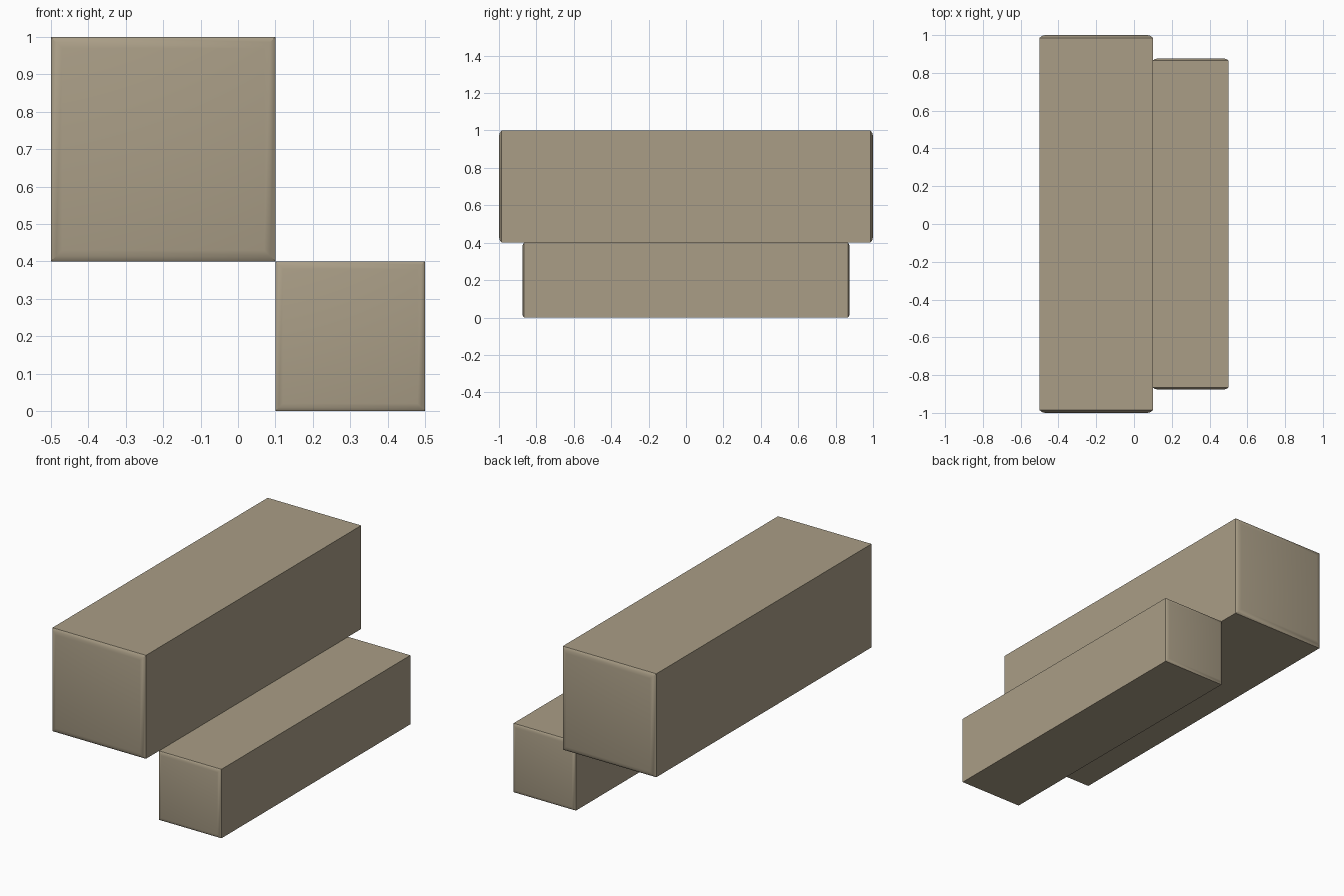
import bpy, bmesh

if "Cube" in bpy.data.objects:
    bpy.data.objects.remove(bpy.data.objects["Cube"])

mat = bpy.data.materials.new("tan")
mat.diffuse_color = (0.40, 0.34, 0.24, 1)
mat.use_nodes = True
mat.node_tree.nodes["Principled BSDF"].inputs["Base Color"].default_value = mat.diffuse_color


def bar(name, x0, x1, z0, z1, half, s):
    """Square bar along y with slightly pillowed end faces."""
    # (y, inset) rings from front to back
    end = [(half, 0.03 * s), (half - 0.004 * s, 0.014 * s), (half - 0.014 * s, 0.0)]
    rings = [(-y, i) for y, i in end] + end[::-1]
    bm = bmesh.new()
    loops = [[bm.verts.new(p) for p in ((x0 + i, y, z0 + i), (x1 - i, y, z0 + i),
                                        (x1 - i, y, z1 - i), (x0 + i, y, z1 - i))]
             for y, i in rings]
    for a, b in zip(loops, loops[1:]):
        for k in range(4):
            bm.faces.new((a[k], a[(k + 1) % 4], b[(k + 1) % 4], b[k]))
    bm.faces.new(loops[0])
    bm.faces.new(loops[-1])
    bmesh.ops.recalc_face_normals(bm, faces=bm.faces[:])
    me = bpy.data.meshes.new(name)
    bm.to_mesh(me)
    bm.free()
    me.materials.append(mat)
    ob = bpy.data.objects.new(name, me)
    bpy.context.collection.objects.link(ob)
    bpy.ops.object.select_all(action='DESELECT')
    ob.select_set(True)
    bpy.context.view_layer.objects.active = ob
    bpy.ops.object.shade_smooth_by_angle()


# Large upper bar and smaller lower bar, touching along one edge
bar("upper_bar", -0.5, 0.1, 0.4, 1.0, 1.0, 1.0)
bar("lower_bar", 0.1, 0.5, 0.0, 0.4, 0.875, 0.67)
